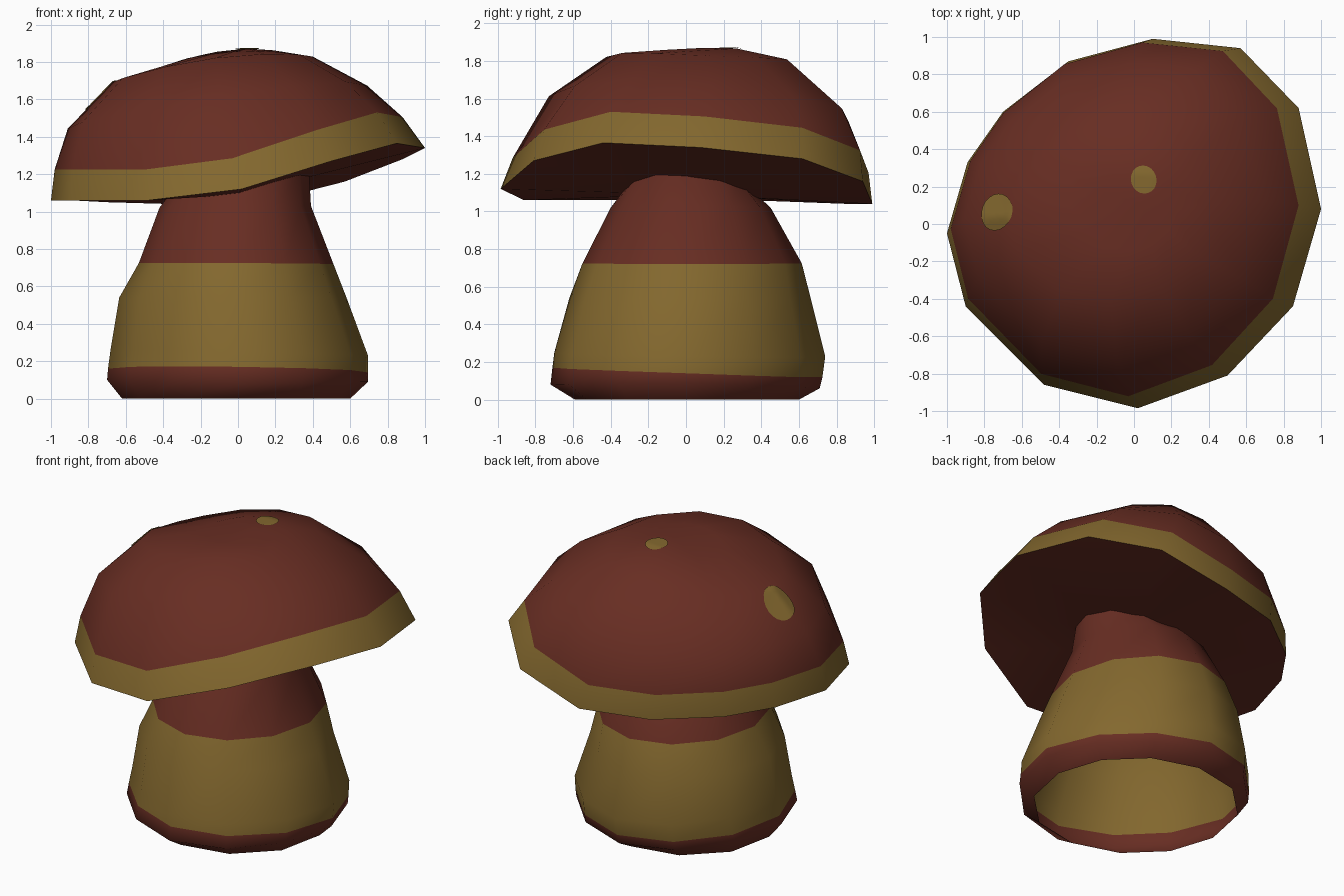
import bpy, bmesh, math
from mathutils import Vector
from mathutils.bvhtree import BVHTree

if "Cube" in bpy.data.objects:
    bpy.data.objects.remove(bpy.data.objects["Cube"])


def material(name, rgb):
    m = bpy.data.materials.new(name)
    m.diffuse_color = (*rgb, 1)
    m.use_nodes = True
    m.node_tree.nodes["Principled BSDF"].inputs["Base Color"].default_value = m.diffuse_color
    return m


RED = material("brick red", (0.137, 0.0265, 0.0165))
OCHRE = material("ochre", (0.228, 0.138, 0.0275))


def ring(angles, right, left, front, back):
    """Tilted oval through four (extent, height) pairs."""
    pts = []
    mid = (right[1] + left[1] + front[1] + back[1]) / 4
    twist = (right[1] + left[1] - front[1] - back[1]) / 4
    for t in angles:
        c, s = math.cos(t), math.sin(t)
        pts.append(Vector((
            (right[0] + left[0]) / 2 + (right[0] - left[0]) / 2 * c,
            (back[0] + front[0]) / 2 + (back[0] - front[0]) / 2 * s,
            mid + (right[1] - left[1]) / 2 * c + (back[1] - front[1]) / 2 * s
            + twist * math.cos(2 * t))))
    return pts


def widen(pts, factors):
    """Scale each point away from the z axis by its own factor."""
    return [Vector((p.x * f, p.y * f, p.z)) for p, f in zip(pts, factors)]


def loft(name, rings, bands, top=None, bottom=None, angle=50):
    """Skin the rings; bands gives the material index of each strip."""
    bm = bmesh.new()
    loops = [[bm.verts.new(p) for p in r] for r in rings]
    n = len(rings[0])
    for a, b, mat in zip(loops, loops[1:], bands):
        for i in range(n):
            j = (i + 1) % n
            bm.faces.new((a[i], a[j], b[j], b[i])).material_index = mat
    for tip, loop in ((top, loops[-1]), (bottom, loops[0][::-1])):
        if tip:
            v = bm.verts.new(tip)
            for i in range(n):
                bm.faces.new((loop[i], loop[(i + 1) % n], v))
    return finish(name, bm, angle)


def finish(name, bm, angle):
    me = bpy.data.meshes.new(name)
    bm.to_mesh(me)
    bm.free()
    me.materials.append(RED)
    me.materials.append(OCHRE)
    ob = bpy.data.objects.new(name, me)
    bpy.context.collection.objects.link(ob)
    bpy.ops.object.select_all(action='DESELECT')
    ob.select_set(True)
    bpy.context.view_layer.objects.active = ob
    bpy.ops.object.shade_smooth_by_angle(angle=math.radians(angle))
    return ob


# Stem: open hollow shell with an ochre middle band, slightly squashed diagonally
around = [i * math.tau / 12 for i in range(12)]


def stem_ring(squash, stretch, *sides):
    f = [1 - squash * max(0, math.sin(2 * t)) + stretch * max(0, -math.sin(2 * t))
         for t in around]
    return widen(ring(around, *sides), f)


stem_rings = [
    stem_ring(.03, .04, (.60, 0), (-.62, 0), (-.59, 0), (.60, 0)),
    stem_ring(.05, 0, (.695, .09), (-.70, .10), (-.72, .08), (.71, .06)),
    stem_ring(.055, 0, (.695, .14), (-.695, .16), (-.71, .17), (.725, .12)),
    stem_ring(.06, 0, (.695, .23), (-.68, .27), (-.70, .25), (.74, .23)),
    stem_ring(.05, 0, (.58, .54), (-.635, .54), (-.62, .54), (.665, .53)),
    stem_ring(.02, 0, (.51, .72), (-.53, .725), (-.55, .725), (.615, .725)),
    stem_ring(0, 0, (.39, 1.03), (-.42, 1.02), (-.40, 1.02), (.45, 1.02)),
    stem_ring(0, 0, (.38, 1.21), (-.36, 1.10), (-.31, 1.14), (.32, 1.14)),
]
loft("stem", stem_rings, [0, 0, 1, 1, 1, 0, 0], angle=75)

# Cap: uneven tilted rim, ochre edge band, domed top, closed underside
rim = [Vector(p) for p in (
    (1.0, .08, 1.34), (.88, .62, 1.28), (.57, .94, 1.16), (.10, .99, 1.04),
    (-.35, .87, 1.04), (-.70, .60, 1.05), (-.89, .33, 1.06),
    (-1.0, -.05, 1.06), (-.90, -.44, 1.06), (-.48, -.86, 1.06),
    (.02, -.985, 1.12), (.50, -.81, 1.27), (.85, -.44, 1.365))]
ang = [math.atan2(p.y, p.x) for p in rim]
lobes = [p.xy.length for p in rim]      # how far the rim departs from a circle


def cap_ring(*sides):
    return widen(ring(ang, *sides), lobes)


band = cap_ring((.88, 1.5), (-.98, 1.24), (-.935, 1.3), (.98, 1.22))
for p, r in zip(band, rim):
    p.z = r.z + .165
cap_rings = [
    rim, band,
    cap_ring((.69, 1.68), (-.91, 1.44), (-.74, 1.61), (.87, 1.47)),
    cap_ring((.40, 1.83), (-.67, 1.69), (-.43, 1.82), (.56, 1.78)),
    cap_ring((.22, 1.855), (-.27, 1.82), (-.15, 1.855), (.27, 1.865)),
]
cap = loft("cap", cap_rings, [1, 0, 0, 0], top=(.05, .1, 1.87),
           bottom=(0, 0, 1.09))

# Spots: thin ochre patches draped over the cap
bm = bmesh.new()
bm.from_mesh(cap.data)
tree = BVHTree.FromBMesh(bm)
bm.free()


def spot(name, cx, cy, rx, ry, turn):
    bm = bmesh.new()

    def drape(x, y):
        hit, normal, _, _ = tree.ray_cast(Vector((x, y, 3)), Vector((0, 0, -1)))
        return bm.verts.new(hit + normal * .006)

    n, steps = 20, 5
    loops = []
    for k in range(1, steps + 1):
        loop = []
        for i in range(n):
            t = i * math.tau / n
            u, v = rx * math.cos(t) * k / steps, ry * math.sin(t) * k / steps
            loop.append(drape(cx + u * math.cos(turn) - v * math.sin(turn),
                              cy + u * math.sin(turn) + v * math.cos(turn)))
        loops.append(loop)
    mid = drape(cx, cy)
    for i in range(n):
        j = (i + 1) % n
        bm.faces.new((mid, loops[0][i], loops[0][j]))
        for a, b in zip(loops, loops[1:]):
            bm.faces.new((a[i], b[i], b[j], a[j]))
    for f in bm.faces:
        f.material_index = 1
    finish(name, bm, 60)


spot("top_spot", .052, .237, .068, .075, .3)
spot("side_spot", -.73, .063, .08, .10, -.35)
